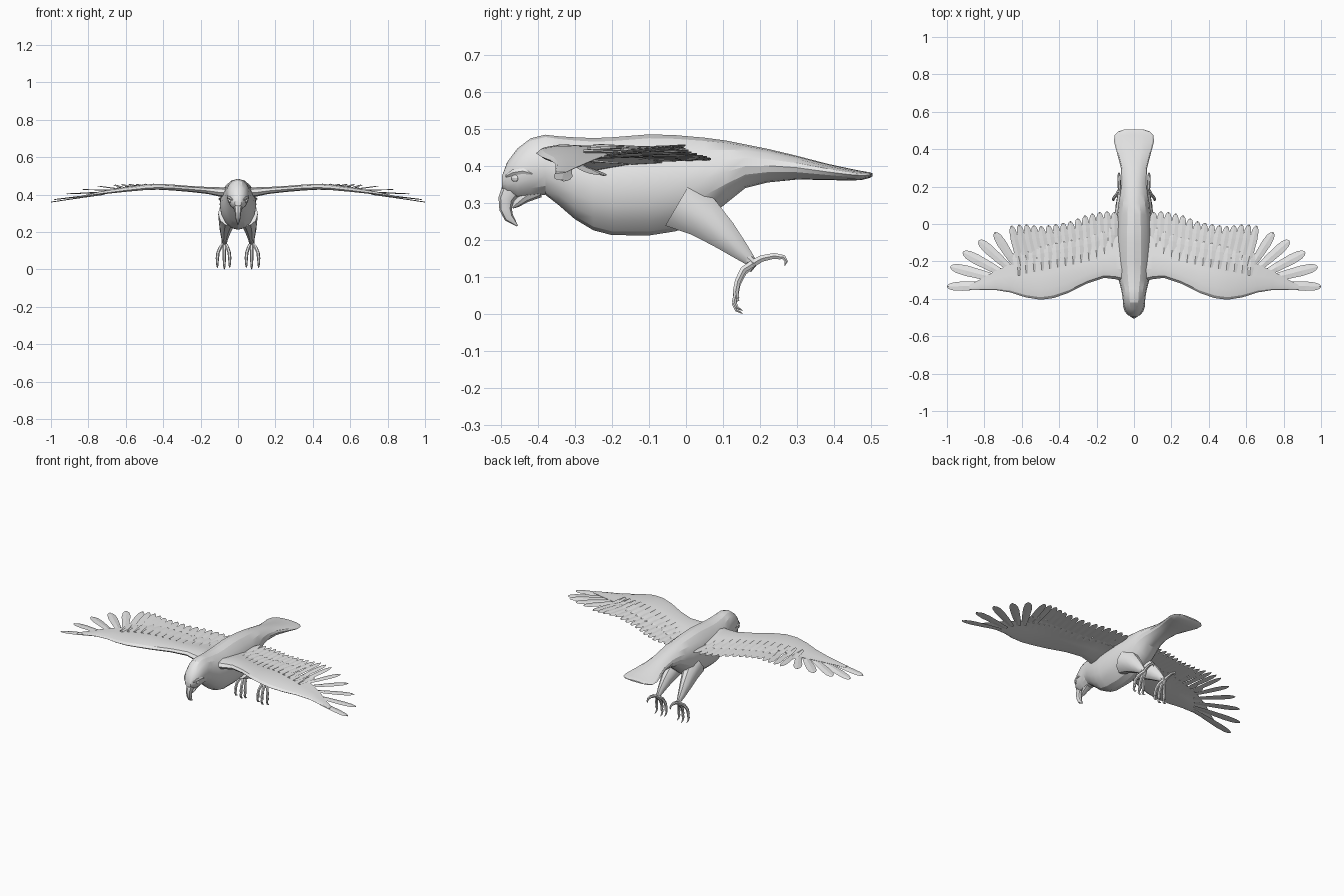
import bpy, bmesh, math
from mathutils import Vector

if "Cube" in bpy.data.objects:
    bpy.data.objects.remove(bpy.data.objects["Cube"])

grey = bpy.data.materials.new("plumage grey")
grey.diffuse_color = (0.8, 0.8, 0.8, 1)
grey.use_nodes = True
grey.node_tree.nodes["Principled BSDF"].inputs["Base Color"].default_value = grey.diffuse_color


def loft(name, rings, mirror=False, smooth=None):
    """Skin a list of closed rings, cap both ends, optionally mirror in x."""
    bm = bmesh.new()
    rows = [[bm.verts.new(p) for p in ring] for ring in rings]
    n = len(rows[0])
    for a, b in zip(rows, rows[1:]):
        for i in range(n):
            j = (i + 1) % n
            bm.faces.new((a[i], a[j], b[j], b[i]))
    bm.faces.new(rows[0])
    bm.faces.new(rows[-1])
    bmesh.ops.recalc_face_normals(bm, faces=bm.faces)
    me = bpy.data.meshes.new(name)
    bm.to_mesh(me)
    bm.free()
    me.materials.append(grey)
    ob = bpy.data.objects.new(name, me)
    bpy.context.collection.objects.link(ob)
    if mirror:
        ob.modifiers.new("mirror", 'MIRROR').use_mirror_merge = False
    if smooth:
        bpy.context.view_layer.objects.active = ob
        bpy.ops.object.select_all(action='DESELECT')
        ob.select_set(True)
        bpy.ops.object.shade_smooth_by_angle(angle=math.radians(smooth))
    return ob


def tube(name, path, radii, mirror=False, sides=8, wide=1.0):
    """Tapered tube along a path lying near the y-z plane; wide scales x."""
    pts = [Vector(p) for p in path]
    rings = []
    for i, p in enumerate(pts):
        t = pts[min(i + 1, len(pts) - 1)] - pts[max(i - 1, 0)]
        u = Vector((1, 0, 0))
        v = t.cross(u).normalized()
        rings.append([p + u * math.cos(a) * radii[i] * wide + v * math.sin(a) * radii[i]
                      for a in (2 * math.pi * k / sides for k in range(sides))])
    return loft(name, rings, mirror, 40)


def interp(table, x):
    """Linear lookup in rows whose first entry is the key."""
    for a, b in zip(table, table[1:]):
        if x <= b[0]:
            f = max(0, (x - a[0]) / (b[0] - a[0]))
            return [p + (q - p) * f for p, q in zip(a, b)]
    return table[-1]


# Head, body and tail in one skin: y, bottom, top, half width
BODY = [(-.497, .338, .372, .018), (-.483, .325, .41, .034), (-.455, .315, .447, .05),
        (-.42, .316, .474, .058), (-.38, .322, .484, .063), (-.345, .295, .48, .07),
        (-.30, .256, .477, .082), (-.25, .226, .475, .091), (-.20, .213, .477, .097),
        (-.10, .212, .485, .098), (-.03, .223, .483, .096), (.05, .25, .476, .09),
        (.11, .30, .468, .083), (.16, .34, .458, .074), (.22, .355, .446, .066),
        (.30, .363, .427, .07), (.38, .362, .406, .091), (.44, .36, .393, .107),
        (.475, .362, .386, .104), (.495, .367, .383, .085), (.504, .372, .38, .055)]
rings = []
for y, lo, hi, w in BODY:
    rings.append([(w * math.cos(a), y, (lo + hi) / 2 + (hi - lo) / 2 * math.sin(a))
                  for a in (2 * math.pi * k / 16 for k in range(16))])
loft("body_head_tail", rings, smooth=22)

# Hooked upper beak and shorter lower beak
tube("upper_beak", [(0, -.445, .352), (0, -.473, .336), (0, -.486, .31), (0, -.487, .283),
                    (0, -.478, .26), (0, -.455, .238)],
     [.034, .028, .021, .017, .013, .002], wide=.85)
tube("lower_beak", [(0, -.40, .335), (0, -.435, .316), (0, -.458, .297), (0, -.468, .287)],
     [.022, .016, .01, .003], wide=1.2)

# Eyes and brow ridges
bpy.ops.mesh.primitive_uv_sphere_add(segments=10, ring_count=6, radius=.012,
                                     location=(0, 0, 0))
eye = bpy.context.object
eye.name = "eyes"
for v in eye.data.vertices:
    v.co += Vector((.039, -.46, .367))
eye.data.materials.append(grey)
eye.modifiers.new("mirror", 'MIRROR').use_mirror_merge = False
tube("brow_ridges", [(.03, -.487, .372), (.041, -.467, .382), (.05, -.44, .386),
                     (.054, -.415, .378)], [.004, .009, .009, .003], True, 6)

# Wing arm: x, leading y, trailing y, mid z, thickness
WING = [(.04, -.31, -.05, .408, .06), (.10, -.295, -.07, .412, .055), (.16, -.288, -.10, .42, .042),
        (.25, -.318, -.13, .428, .036), (.35, -.368, -.15, .435, .035),
        (.43, -.396, -.165, .438, .035), (.50, -.405, -.18, .434, .033),
        (.58, -.392, -.195, .425, .029), (.66, -.366, -.215, .415, .023),
        (.74, -.353, -.25, .405, .017), (.82, -.352, -.295, .392, .01),
        (.88, -.353, -.325, .381, .005)]
# Profile: fraction of chord, height in half thicknesses
FOIL = [(0, 0), (.06, .65), (.25, 1), (.6, .6), (1, .12), (1, -.12), (.6, -.3), (.25, -.8), (.06, -.6)]


def pitch(x):
    """Rise of the wing per unit of distance behind the leading edge."""
    return interp([(0, 0), (.25, .0), (.5, .06), (.75, .1), (1, 0)], x)[1]


rings = []
for x, y0, y1, z, t in WING:
    rings.append([(x, y0 + (y1 - y0) * c, z + t / 2 * h + pitch(x) * (y1 - y0) * c)
                  for c, h in FOIL])
loft("wings", rings, True, 20)


def feather(name, base, tip, width, thick=.007):
    """Flat blade with a raised quill line and a rounded tip."""
    base, tip = Vector(base), Vector(tip)
    d = tip - base
    side = Vector((d.y, -d.x, 0)).normalized()
    up = Vector((0, 0, 1))
    out = []
    for f, w in ((0, .55), (.35, .85), (.7, 1), (.88, .85), (.96, .55), (1, .15)):
        p = base + d * f
        h = thick / 2 * (1.1 - .7 * f)
        out.append([p + side * w * width / 2, p + up * h,
                    p - side * w * width / 2 - up * .003, p - up * h])
    loft(name, out, True)


# Secondary feathers fanned along the trailing edge: tip line x, y, z
TIPS = [(.10, .065, .418), (.17, .068, .42), (.25, .05, .427), (.34, .015, .437),
        (.41, .0, .446), (.50, -.012, .455), (.59, .0, .457), (.66, -.01, .452)]
COUNT = 15
for i in range(COUNT):
    x, y, z = interp(TIPS, .105 + (.655 - .105) * i / (COUNT - 1))
    bx = x * .9 + .008
    _, y0, y1, bz, t = interp(WING, bx)
    feather(f"secondary_feather_{i + 1}",
            (bx, y1 - .06, bz + pitch(bx) * (y1 - y0 - .06)), (x, y, z), .042)

# Short covert feathers overlapping the secondaries
for i in range(13):
    x = .12 + .042 * i
    _, y0, y1, bz, t = interp(WING, x)
    zz = bz + pitch(x) * (y1 - y0)
    feather(f"covert_feather_{i + 1}", (x - .005, y1 - .07, zz + .006),
            (x + .006, y1 + .06, zz + .003), .044, .01)

# Long spread primaries: base, tip, width
PRIMARIES = [((.62, -.24, .428), (.745, -.045, .446), .05),
             ((.65, -.25, .422), (.83, -.088, .428), .054),
             ((.68, -.275, .415), (.915, -.15, .405), .055),
             ((.70, -.30, .407), (.982, -.228, .375), .056),
             ((.72, -.325, .402), (1.0, -.335, .361), .05)]
for i, (b, t, w) in enumerate(PRIMARIES):
    feather(f"primary_feather_{i + 1}", b, t, w)

# Legs: feathered thigh, bare shank, three front toes and one rear toe with claws
tube("thighs", [(.05, -.02, .30), (.058, .045, .262), (.066, .10, .215), (.07, .145, .172),
                (.071, .178, .14)], [.075, .06, .043, .027, .014], True, 10, .75)
tube("shanks", [(.071, .165, .153), (.073, .182, .138), (.073, .168, .118)],
     [.014, .015, .009], True)
for label, dx in (("inner", -.026), ("middle", .0), ("outer", .034)):
    x = .073
    drop = .008 if dx else 0
    tube(f"{label}_front_toes",
         [(x + dx * .2, .18, .136), (x + dx * .6, .155, .112 + drop), (x + dx, .14, .082 + drop),
          (x + dx * 1.1, .134, .052 + drop), (x + dx * 1.1, .138, .034 + drop)],
         [.011, .01, .009, .009, .007], True, 6)
    tube(f"{label}_front_claws",
         [(x + dx * 1.1, .134, .042 + drop), (x + dx * 1.1, .13, .026 + drop),
          (x + dx * 1.1, .137, .01 + drop), (x + dx * 1.1, .153, .001 + drop)],
         [.007, .007, .005, .001], True, 6)
tube("rear_toes", [(.073, .172, .132), (.078, .205, .15), (.08, .238, .157), (.08, .256, .154)],
     [.012, .01, .009, .008], True, 6)
tube("rear_claws", [(.08, .248, .156), (.08, .264, .153), (.08, .271, .142), (.08, .266, .13)],
     [.008, .007, .005, .001], True, 6)
